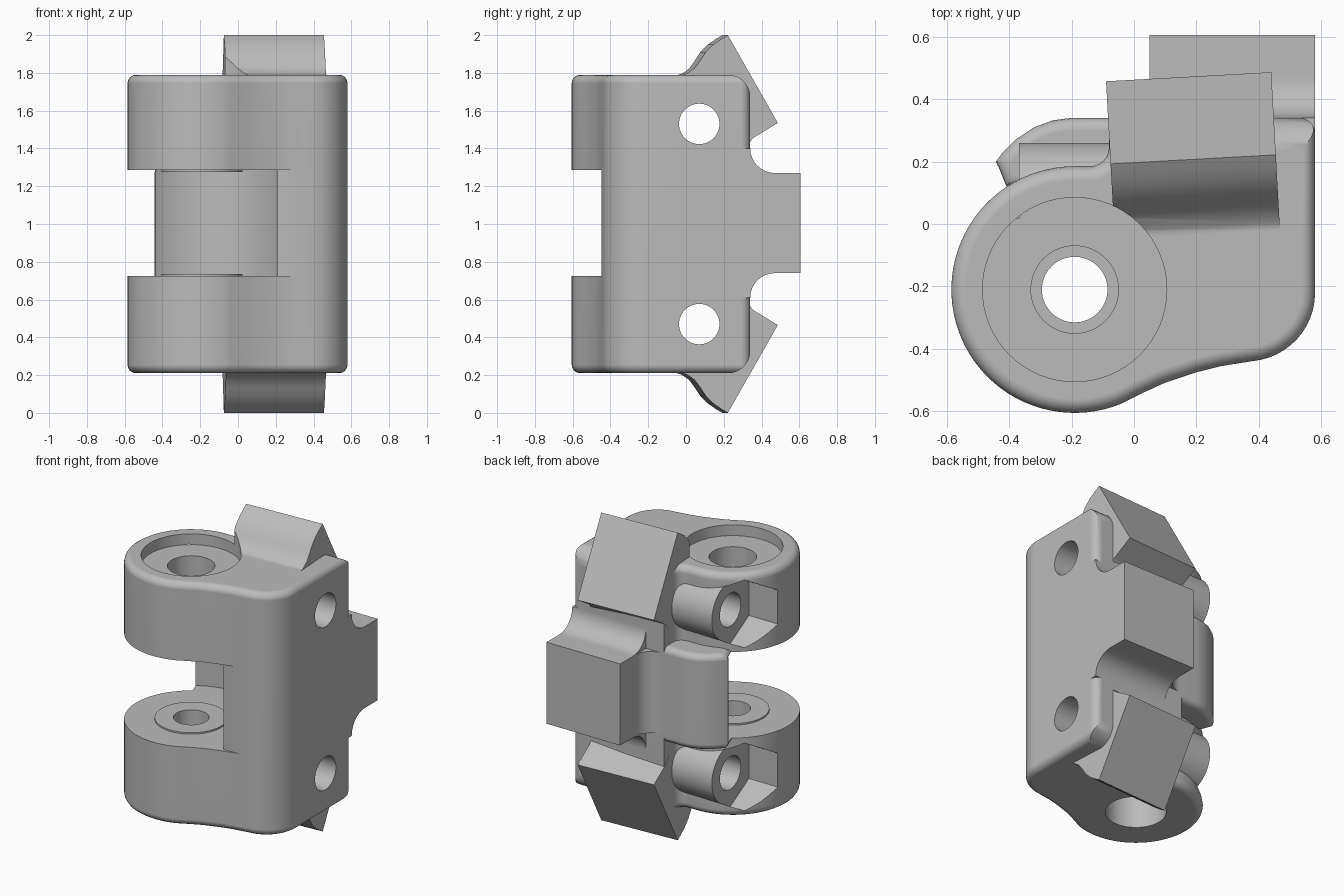
import bpy, bmesh, math
from mathutils import Matrix, Vector

cube = bpy.data.objects.get("Cube")
if cube:
    bpy.data.objects.remove(cube)

PIN = (-0.19, -0.21)          # pivot axis in plan
BOLT_Y, BOLT_Z = 0.07, 1.53   # upper bolt axis
MID = 1.0                     # mirror height

grey = bpy.data.materials.new("plain grey")
grey.use_nodes = True
grey.diffuse_color = (0.5, 0.5, 0.5, 1)
grey.node_tree.nodes["Principled BSDF"].inputs["Base Color"].default_value = (0.5, 0.5, 0.5, 1)


def arc(cx, cy, r, a0, a1, n=8):
    angles = [math.radians(a0 + (a1 - a0) * i / n) for i in range(n + 1)]
    return [(cx + r * math.cos(a), cy + r * math.sin(a)) for a in angles]


def prism(name, pts, axis, lo, hi, bevel=0.0, turn=0.0, flip=False):
    """Extrude a closed profile along x (points are y,z) or z (points are x,y)."""
    bm = bmesh.new()
    place = (lambda p, h: (h, p[0], p[1])) if axis == "x" else (lambda p, h: (p[0], p[1], h))
    base = bm.faces.new([bm.verts.new(place(p, lo)) for p in pts])
    made = bmesh.ops.extrude_face_region(bm, geom=[base])["geom"]
    shift = Vector(place((0, 0), hi - lo))
    bmesh.ops.translate(bm, vec=shift, verts=[g for g in made if isinstance(g, bmesh.types.BMVert)])
    if bevel:
        k = 0 if axis == "x" else 2
        rim = [e for e in bm.edges if abs(e.verts[0].co[k] - e.verts[1].co[k]) < 1e-5]
        bmesh.ops.bevel(bm, geom=rim, offset=bevel, segments=4, profile=0.5, affect='EDGES')
    if turn:
        bmesh.ops.rotate(bm, verts=bm.verts, cent=(0.19, 0.2, 0), matrix=Matrix.Rotation(turn, 3, 'Z'))
    if flip:
        for v in bm.verts:
            v.co.z = 2 * MID - v.co.z
    bmesh.ops.recalc_face_normals(bm, faces=bm.faces)
    mesh = bpy.data.meshes.new(name)
    bm.to_mesh(mesh)
    bm.free()
    mesh.materials.append(grey)
    ob = bpy.data.objects.new(name, mesh)
    bpy.context.collection.objects.link(ob)
    return ob


def rod(name, centre, r, axis, lo, hi, n=64, start=0):
    return prism(name, arc(*centre, r, start, start + 360, n)[:-1], axis, lo, hi)


helpers = []


def combine(tool, operation):
    tool.hide_render = True
    mod = body.modifiers.new(tool.name, 'BOOLEAN')
    mod.operation, mod.solver, mod.object = operation, 'EXACT', tool
    helpers.append(tool)


# Main clevis body
plan = (arc(0.36, -0.22, 0.22, 0, -85, 12)
        + [(0.28, -0.455), (0.2, -0.475), (0.1, -0.508), (0.03, -0.54)]
        + arc(*PIN, 0.395, -68, -270, 48)
        + arc(-0.14, 0.245, 0.06, -90, 0, 6)
        + [(-0.08, 0.34)] + arc(0.53, 0.29, 0.05, 90, 0, 5))
body = prism("hinge_bracket", plan, "z", 0.21, 1.79, bevel=0.045)
side = [(-0.8, 0.209)] + arc(0.22, 0.33, 0.121, -90, 0) + arc(0.22, 1.67, 0.121, 0, 90) + [(-0.8, 1.791)]
combine(prism("back_rounding", side, "x", -0.8, 0.8), 'INTERSECT')

# Curved wall behind the slot
wall = [(0.2, 0.34), (-0.2, 0.34), (-0.26, 0.332), (-0.32, 0.31), (-0.38, 0.27), (-0.42, 0.23),
        (-0.442, 0.2), (-0.41, 0.12), (-0.2, 0.1), (0.2, 0.1)]
combine(prism("slot_wall", wall, "z", 0.69, 1.31, bevel=0.04), 'UNION')

# Bolt bosses
for z in (BOLT_Z, 2 * MID - BOLT_Z):
    combine(rod("bolt_boss", (BOLT_Y, z), 0.19, "x", -0.37, 0.1), 'UNION')

# Centre lug with fillets to the back
lug = ([(0.15, 0.6)] + arc(0.47, 0.61, 0.13, 180, 90) + [(0.605, 0.74), (0.605, 1.27)]
       + arc(0.47, 1.4, 0.13, -90, -180) + [(0.15, 1.4)])
combine(prism("centre_lug", lug, "x", 0.05, 0.58), 'UNION')
web = [(0.2, 0.2), (-0.06, 0.2), (-0.06, 0.34)] + arc(-0.06, 0.45, 0.11, -90, 0) + [(0.2, 0.45)]
combine(prism("lug_fillet", web, "z", 0.74, 1.27), 'UNION')

# Slanted blocks, upper and lower
slant = [(-0.05, 1.785), (-0.01, 1.797), (0.03, 1.825), (0.06, 1.865), (0.09, 1.91), (0.13, 1.95),
         (0.17, 1.978), (0.207, 2.0), (0.472, 1.535), (0.34, 1.455), (0.3, 1.4), (0.0, 1.4)]
for flip in (False, True):
    combine(prism("slanted_block", slant, "x", -0.075, 0.455, turn=0.055, flip=flip), 'UNION')

# Slot for the mating knuckle
combine(rod("slot_cutter", PIN, 0.465, "z", 0.725, 1.285, 96), 'DIFFERENCE')
front = [(-0.2, -0.75), (0.36, -0.75), (0.36, -0.448), (-0.2, -0.448)]
combine(prism("slot_front_cutter", front, "z", 0.725, 1.285), 'DIFFERENCE')

# Raised washer pads inside the slot
for lo, hi in ((0.65, 0.735), (1.275, 1.36)):
    combine(rod("washer_pad", PIN, 0.215, "z", lo, hi), 'UNION')

# Pin bore, counterbores
for r, lo, hi in ((0.14, 1.1, 2.2), (0.295, 1.72, 2.2), (0.105, -0.1, 0.9), (0.18, -0.1, 0.5)):
    combine(rod("bore_cutter", PIN, r, "z", lo, hi), 'DIFFERENCE')

# Bolt holes and hexagonal nut pockets
for z in (BOLT_Z, 2 * MID - BOLT_Z):
    combine(rod("bolt_cutter", (BOLT_Y, z), 0.107, "x", -0.9, 0.9, 48), 'DIFFERENCE')
    combine(rod("nut_cutter", (BOLT_Y, z), 0.22, "x", -0.9, -0.368, 6, 30), 'DIFFERENCE')

# Bake the result and drop the helpers
bpy.context.view_layer.update()
graph = bpy.context.evaluated_depsgraph_get()
solid = bpy.data.meshes.new_from_object(body.evaluated_get(graph))
body.modifiers.clear()
body.data = solid
solid.materials.clear()
solid.materials.append(grey)
for tool in helpers:
    bpy.data.objects.remove(tool)

bpy.ops.object.select_all(action='DESELECT')
body.select_set(True)
bpy.context.view_layer.objects.active = body
bpy.ops.object.shade_smooth_by_angle(angle=math.radians(32))
weighted = body.modifiers.new("weighted_normals", 'WEIGHTED_NORMAL')
weighted.keep_sharp = True
